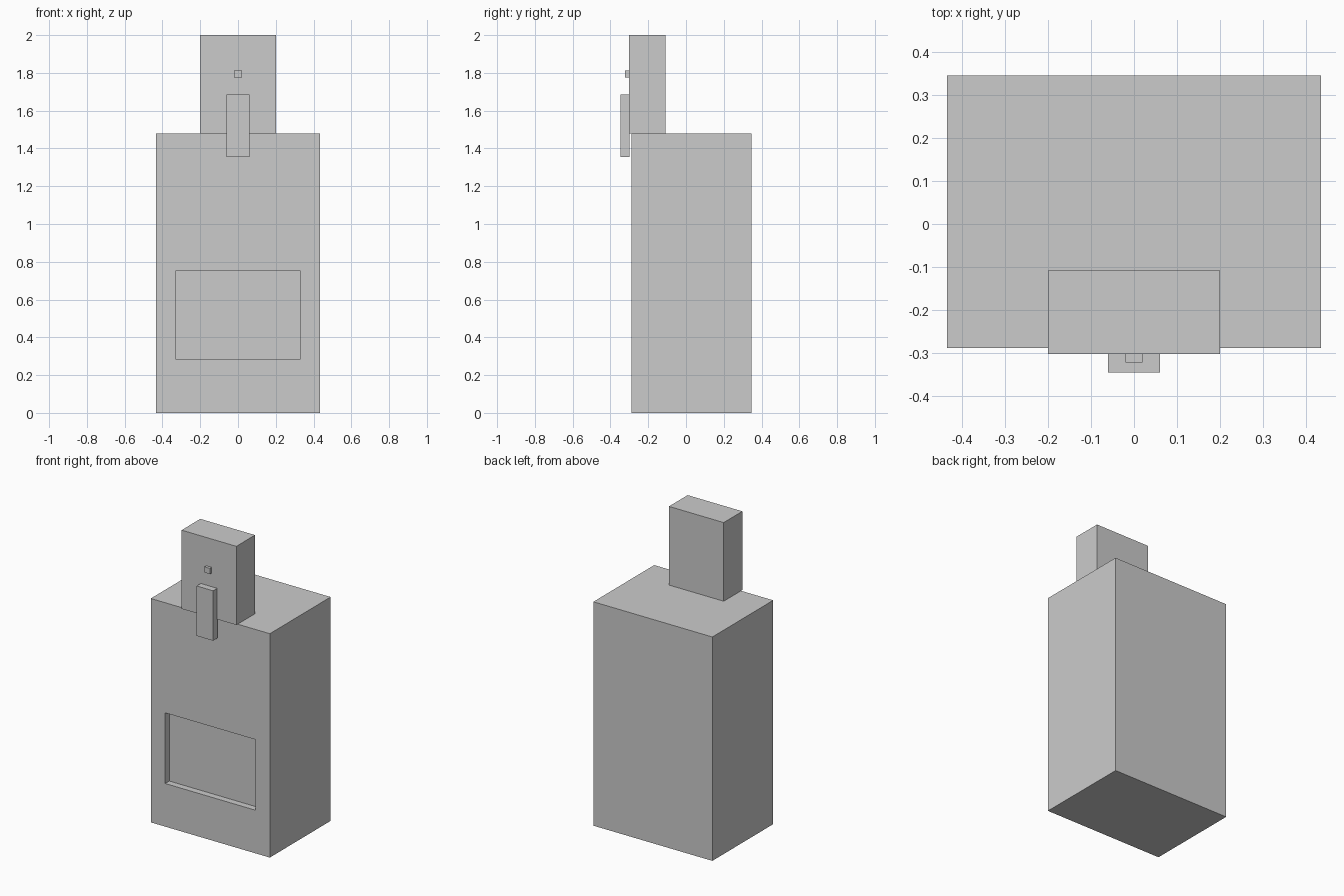
import bpy

if "Cube" in bpy.data.objects:
    bpy.data.objects.remove(bpy.data.objects["Cube"])


def box(name, x, y, z):
    """Axis-aligned box spanning -x..x and the given y and z ranges."""
    bpy.ops.mesh.primitive_cube_add(
        size=1, location=(0, (y[0] + y[1]) / 2, (z[0] + z[1]) / 2))
    ob = bpy.context.object
    ob.name = name
    ob.scale = (2 * x, y[1] - y[0], z[1] - z[0])
    bpy.ops.object.transform_apply(location=False, rotation=False, scale=True)
    return ob


# Main cabinet
cabinet = box("cabinet", 0.435, (-0.289, 0.346), (0, 1.48))

# Shallow recessed panel in the cabinet front
cutter = box("recess_cutter", 0.33, (-0.40, -0.246), (0.285, 0.752))
cutter.hide_render = True
cutter.display_type = 'WIRE'
recess = cabinet.modifiers.new("recess", 'BOOLEAN')
recess.operation = 'DIFFERENCE'
recess.solver = 'EXACT'
recess.object = cutter

# Upright block on top, with its slim front plate and small button
box("head_block", 0.20, (-0.303, -0.108), (1.48, 2.0))
box("front_plate", 0.06, (-0.346, -0.30), (1.355, 1.685))
box("button", 0.02, (-0.322, -0.30), (1.775, 1.813))
